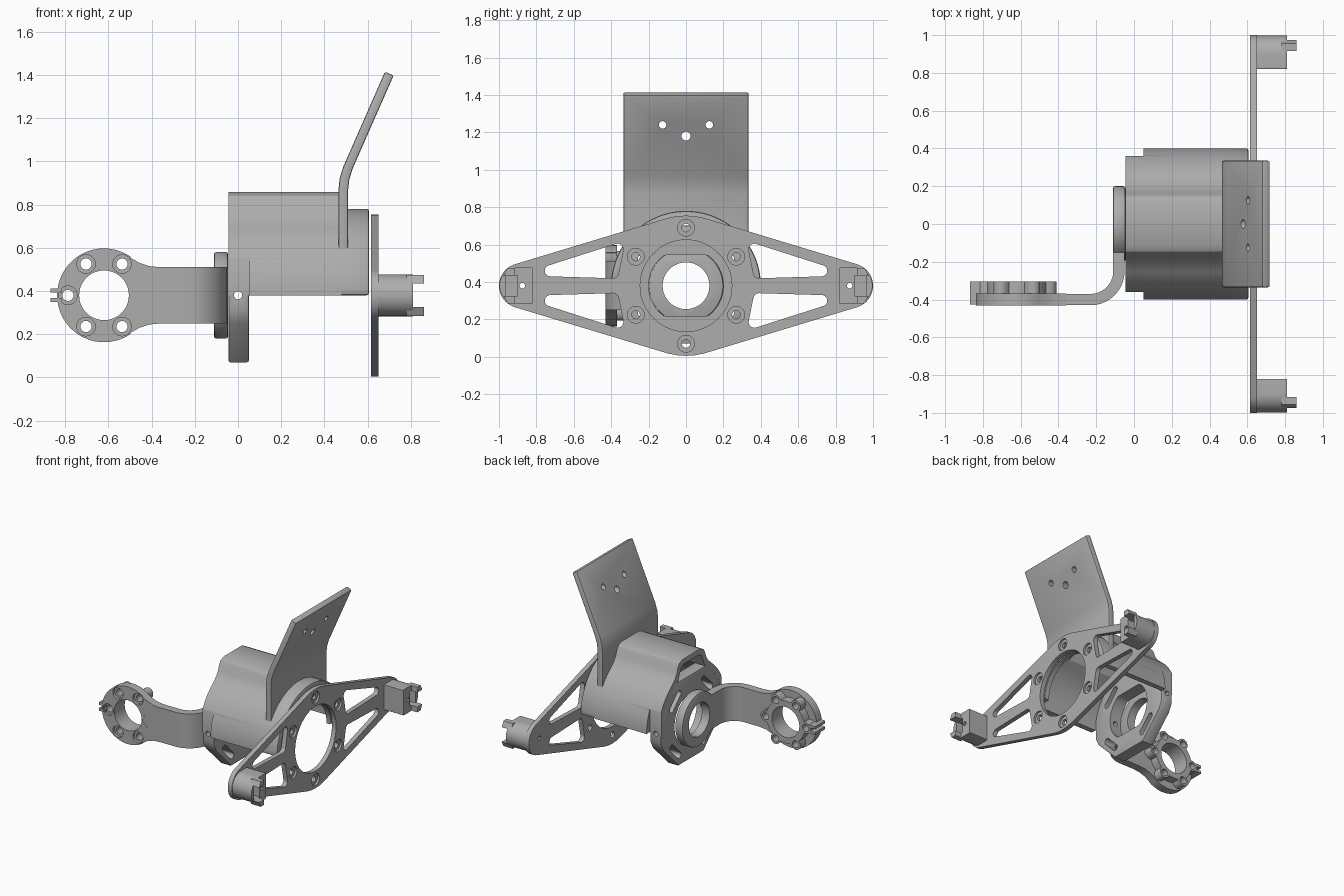
import bpy, bmesh
from math import sin, cos, pi, radians
from mathutils.geometry import convex_hull_2d

cube = bpy.data.objects.get("Cube")
if cube:
    bpy.data.objects.remove(cube, do_unlink=True)

grey = bpy.data.materials.new("plain grey")
grey.use_nodes = True
COLOR = (0.42, 0.42, 0.42, 1)
grey.diffuse_color = COLOR
grey.node_tree.nodes["Principled BSDF"].inputs["Base Color"].default_value = COLOR

MID = 0.38  # height of the main axis


# ---------- helpers ----------
def arc(cx, cy, r, a=0, b=360, n=48):
    full = abs(b - a) == 360
    m = n if full else n + 1
    return [(cx + r * cos(radians(a + (b - a) * i / n)),
             cy + r * sin(radians(a + (b - a) * i / n))) for i in range(m)]


def hull(*circles):
    pts = [p for c in circles for p in arc(*c)]
    return [pts[i] for i in convex_hull_2d(pts)]


def prism(name, pts, axis, lo, hi):
    """Extrude a 2D outline along an axis: X uses (y,z), Y uses (x,z), Z uses (x,y)."""
    place = {"X": lambda p, d: (d, p[0], p[1]),
             "Y": lambda p, d: (p[0], d, p[1]),
             "Z": lambda p, d: (p[0], p[1], d)}[axis]
    bm = bmesh.new()
    a = [bm.verts.new(place(p, lo)) for p in pts]
    b = [bm.verts.new(place(p, hi)) for p in pts]
    n = len(pts)
    bm.faces.new(a)
    bm.faces.new(b[::-1])
    for i in range(n):
        j = (i + 1) % n
        bm.faces.new((a[i], b[i], b[j], a[j]))
    bmesh.ops.recalc_face_normals(bm, faces=bm.faces)
    me = bpy.data.meshes.new(name)
    bm.to_mesh(me)
    bm.free()
    me.materials.append(grey)
    ob = bpy.data.objects.new(name, me)
    bpy.context.collection.objects.link(ob)
    return ob


def activate(ob):
    bpy.ops.object.select_all(action="DESELECT")
    ob.select_set(True)
    bpy.context.view_layer.objects.active = ob


def boolean(ob, other, op="DIFFERENCE"):
    activate(ob)
    mod = ob.modifiers.new("bool", "BOOLEAN")
    mod.operation, mod.solver, mod.object = op, "EXACT", other
    bpy.ops.object.modifier_apply(modifier=mod.name)
    bpy.data.objects.remove(other, do_unlink=True)


def cut(ob, pts, axis, lo, hi):
    boolean(ob, prism("cutter", pts, axis, lo, hi))


def bevel(ob, width, segments=2):
    activate(ob)
    mod = ob.modifiers.new("bevel", "BEVEL")
    mod.width, mod.segments, mod.limit_method = width, segments, "ANGLE"
    mod.angle_limit = radians(50)
    bpy.ops.object.modifier_apply(modifier=mod.name)


def mirrored(half):
    return half + [(-u, v) for u, v in reversed(half)]


def six(r):
    return [(r * cos(radians(a)), r * sin(radians(a))) for a in range(0, 360, 60)]


# ---------- diamond front plate ----------
plate = prism("diamond_plate", hull((0, MID, 0.375), (0.88, MID, 0.12), (-0.88, MID, 0.12)),
              "X", 0.615, 0.65)
cut(plate, arc(0, MID, 0.245, n=64), "X", 0.5, 0.8)
for s in (-1, 1):
    for t in (-1, 1):
        cut(plate, hull((s * 0.725, MID + t * 0.08, 0.03, 0, 360, 24),
                        (s * 0.365, MID + t * 0.195, 0.03, 0, 360, 24),
                        (s * 0.39, MID + t * 0.07, 0.03, 0, 360, 24)), "X", 0.5, 0.8)
    cut(plate, arc(s * 0.875, MID, 0.015, n=12), "X", 0.5, 0.8)
for v, u in six(0.31):
    cut(plate, arc(u, MID + v, 0.022, n=20), "X", 0.5, 0.8)
    cut(plate, arc(u, MID + v, 0.045, n=24), "X", 0.635, 0.8)

# ---------- clip blocks on the plate tips ----------
for s, side in ((-1, "right"), (1, "left")):
    outline = [(s * max(u, 0.82), v) for u, v in
               hull((0.9, MID, 0.097), (0.83, MID + 0.075, 0.022), (0.83, MID - 0.075, 0.022))]
    block = prism(side + "_clip_block", outline, "X", 0.64, 0.81)
    cut(block, [(s * u, MID + v) for u, v in
                ((0.9, -0.055), (0.965, -0.055), (0.965, 0.055), (0.9, 0.055))], "X", 0.68, 0.9)
    cut(block, arc(s * 0.875, MID, 0.015, n=12), "X", 0.6, 0.9)
    for t in (-1, 1):
        prism(side + "_clip_prong", [(s * u, MID + t * v) for u, v in
              ((0.915, 0.055), (0.975, 0.055), (0.955, 0.095), (0.915, 0.095))], "X", 0.78, 0.86)

# ---------- half-shell housing with raised cable channel ----------
outer = mirrored(arc(0, MID, 0.4, 0, 52, 16) +
                 [(0.2, 0.737), (0.175, 0.775), (0.163, 0.81), (0.145, 0.84), (0.11, 0.857)])
inner = mirrored(arc(0, MID, 0.36, 0, 55, 16) +
                 [(0.16, 0.71), (0.135, 0.77), (0.12, 0.8), (0.09, 0.817)])
housing = prism("housing_shell", outer, "X", -0.045, 0.48)
front = prism("housing_front", arc(0, MID, 0.4, 0, 180, 40), "X", 0.3, 0.607)
bevel(front, 0.012)
boolean(housing, front, "UNION")
for s in (-1, 1):
    cut(housing, [(s * 0.36, 0.2), (s * 0.6, 0.2), (s * 0.6, 0.8), (s * 0.36, 0.8)],
        "X", -0.1, 0.05)
cut(housing, [(u, v - 0.001 if v < MID + 0.001 else v) for u, v in inner], "X", -0.1, 0.46)
cut(housing, [(0.36, 0.3)] + arc(0, MID, 0.36, 0, 180, 32) + [(-0.36, 0.3)], "X", 0.4, 0.57)
cut(housing, arc(0, MID, 0.245, n=64), "X", 0.5, 0.7)
for v, u in six(0.31):
    cut(housing, arc(u, MID + v, 0.022, n=20), "X", 0.5, 0.7)

# ---------- rear mounting flange ----------
flange_half = [(0.15, 0.07), (0.33, 0.25), (0.36, 0.31)] + \
    [(min(u, 0.36), v) for u, v in arc(0, MID, 0.385, 22, 57, 10)]
flange = prism("rear_flange", mirrored(flange_half), "X", -0.044, 0.05)
bevel(flange, 0.008)
cut(flange, [(u, max(MID - 0.165, min(MID + 0.165, v))) for u, v in arc(0, MID, 0.2)],
    "X", -0.2, 0.2)
for a in (45, 135, 225, 315):
    ends = [(0.275 * cos(radians(a + d)), MID + 0.275 * sin(radians(a + d)), 0.024, 0, 360, 20)
            for d in (-13, 13)]
    cut(flange, hull(*ends), "X", -0.2, 0.2)
for ob in (housing, flange):
    cut(ob, arc(0, MID, 0.019, n=16), "Y", -0.6, 0.6)

# ---------- bent mounting panel ----------
back = [(0.465, 0.55), (0.465, 0.87), (0.47, 0.92), (0.487, 0.975), (0.68, 1.415)]
face = [(0.72, 1.397), (0.53, 0.965), (0.515, 0.915), (0.51, 0.87), (0.51, 0.55)]
panel = prism("bent_panel", back + face, "Y", -0.335, 0.335)
bevel(panel, 0.008)
cut(panel, arc(0, MID, 0.37, n=64), "X", 0.3, 0.6)
cut(panel, [(-0.5, 0.5), (0.5, 0.5), (0.5, 0.592), (-0.5, 0.592)], "X", 0.3, 0.6)
for u, v, r in ((-0.125, 1.24, 0.02), (0.125, 1.24, 0.02), (0, 1.18, 0.024)):
    cut(panel, arc(u, v, r, n=20), "X", 0.3, 0.9)

# ---------- bent arm with pivot disc ----------
strip = [(-0.05, -0.05)] + arc(-0.23, -0.25, 0.18, 0, -90, 16) + [(-0.5, -0.43), (-0.5, -0.37)] \
    + arc(-0.23, -0.25, 0.12, -90, 0, 16) + [(-0.11, -0.05)]
arm = prism("bent_arm", strip, "Z", MID - 0.13, MID + 0.13)
cut(arm, arc(0, MID, 0.125), "X", -0.16, 0.1)
pivot = prism("pivot_disc", arc(0, MID, 0.2, n=64), "X", -0.111, -0.046)
bevel(pivot, 0.01)
cut(pivot, arc(0, MID, 0.125), "X", -0.3, 0.1)

# ---------- end ring of the arm ----------
CX = -0.62
flare = [(0.12, 0.175), (0.165, 0.15), (0.21, 0.135), (0.26, 0.13)]
ring_outline = [(CX + u, MID - v) for u, v in flare] + \
    [(CX + u, MID + v) for u, v in reversed(flare)] + arc(CX, MID, 0.217, 55, 305, 48)
ring = prism("end_ring", ring_outline, "Y", -0.431, -0.369)

# lobed collar behind the ring
lobes = []
for i in range(120):
    a = 2 * pi * i / 120
    r = 0.16 + 0.05 * max(0, cos(6 * a)) ** 0.6
    lobes.append((CX + r * cos(a), MID + r * sin(a)))
collar = prism("lobed_collar", lobes, "Y", -0.38, -0.305)
for ob in (ring, collar):
    cut(ob, arc(CX, MID, 0.115), "Y", -0.6, -0.2)
    for u, v in six(0.167):
        cut(ob, arc(CX + u, MID + v, 0.026, n=20), "Y", -0.6, -0.2)
        cut(ob, arc(CX + u, MID + v, 0.043, n=24), "Y", -0.6, -0.41)
for t in (-1, 1):
    prism("end_tab", [(-0.868, MID + t * 0.012), (-0.815, MID + t * 0.012),
                      (-0.815, MID + t * 0.032), (-0.868, MID + t * 0.032)], "Y", -0.425, -0.305)

# ---------- smooth shading with sharp edges ----------
for ob in [o for o in bpy.context.scene.objects if o.type == "MESH"]:
    activate(ob)
    bpy.ops.object.shade_smooth_by_angle(angle=radians(30))
